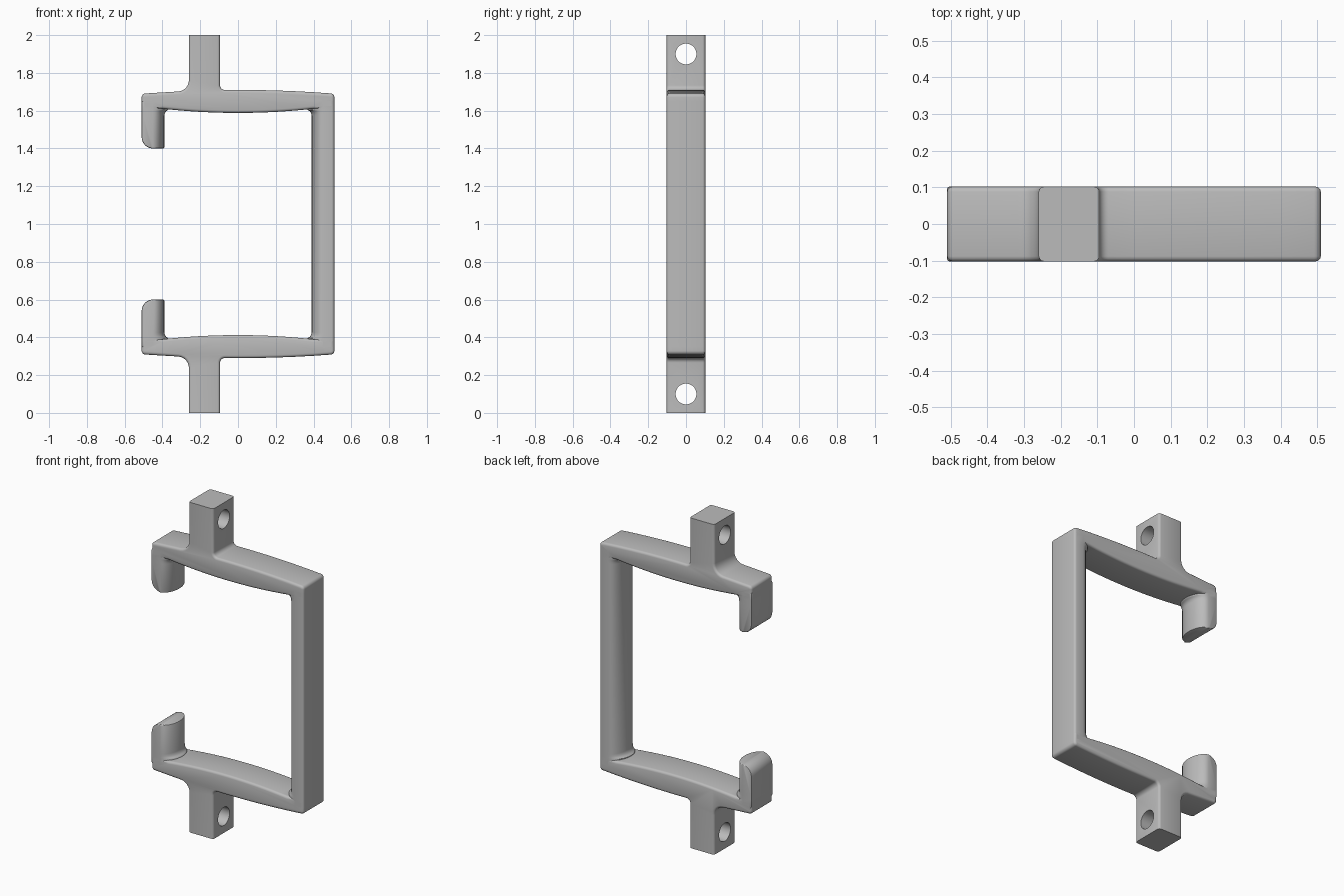
import bpy, bmesh
from math import pi, sin, cos, tan
from mathutils import Vector, Matrix

if "Cube" in bpy.data.objects:
    bpy.data.objects.remove(bpy.data.objects["Cube"])

DEPTH = 0.102   # half thickness in y
MID = 1.0       # height of the mirror plane; half parts are built relative to it

metal = bpy.data.materials.new("plain_grey")
metal.use_nodes = True
grey = (0.5, 0.5, 0.5, 1)
metal.diffuse_color = grey
metal.node_tree.nodes["Principled BSDF"].inputs["Base Color"].default_value = grey


def finish(bm, name):
    bmesh.ops.recalc_face_normals(bm, faces=bm.faces)
    mesh = bpy.data.meshes.new(name)
    bm.to_mesh(mesh)
    bm.free()
    mesh.materials.append(metal)
    ob = bpy.data.objects.new(name, mesh)
    ob.location.z = MID
    bpy.context.collection.objects.link(ob)
    return ob


def apply(ob, kind, **settings):
    mod = ob.modifiers.new(kind.lower(), kind)
    for key, value in settings.items():
        setattr(mod, key, value)
    bpy.context.view_layer.update()
    with bpy.context.temp_override(object=ob, active_object=ob, selected_objects=[ob]):
        bpy.ops.object.modifier_apply(modifier=mod.name)


def combine(ob, other, operation):
    apply(ob, "BOOLEAN", object=other, operation=operation, solver="EXACT")
    bpy.data.objects.remove(other)


def fillet(corners, steps=6):
    """Round each (x, z, radius) corner of a closed outline."""
    out = []
    for i, (x, z, r) in enumerate(corners):
        p = Vector((x, z))
        if not r:
            out.append(p)
            continue
        a = (Vector(corners[i - 1][:2]) - p).normalized()
        b = (Vector(corners[(i + 1) % len(corners)][:2]) - p).normalized()
        half = a.angle(b) / 2
        centre = p + (a + b).normalized() * r / sin(half)
        start = p + a * r / tan(half) - centre
        end = p + b * r / tan(half) - centre
        sweep = start.angle_signed(end)
        for k in range(steps + 1):
            t = -sweep * k / steps
            out.append(centre + Vector((start.x * cos(t) - start.y * sin(t),
                                        start.x * sin(t) + start.y * cos(t))))
    return out


def arm_with_tab():
    """Bowed crossbar with the mounting tab, extruded along y."""
    top = lambda x: 0.71 - 0.077 * x * x
    under = lambda x: 0.588 + 0.14 * x * x
    outline = [(-0.51, top(0.51), 0.02), (-0.26, top(0.26), 0.06),
               (-0.26, 1, 0), (-0.095, 1, 0), (-0.095, top(0.095), 0.025)]
    outline += [(x / 10, top(x / 10), 0) for x in range(0, 5)]
    outline += [(0.51, top(0.51), 0.02), (0.51, 0.61, 0)]
    outline += [(x / 20, under(x / 20), 0) for x in range(8, -9, -1)]
    outline += [(-0.51, 0.61, 0)]
    bm = bmesh.new()
    face = bm.faces.new([bm.verts.new((p.x, -DEPTH, p.y)) for p in fillet(outline)])
    made = bmesh.ops.extrude_face_region(bm, geom=[face])["geom"]
    bmesh.ops.translate(bm, vec=(0, 2 * DEPTH, 0),
                        verts=[v for v in made if isinstance(v, bmesh.types.BMVert)])
    rims = [e for e in bm.edges
            if abs(e.verts[0].co.y - e.verts[1].co.y) < 0.001
            and min(v.co.z for v in e.verts) < 0.999]
    bmesh.ops.bevel(bm, geom=rims, offset=0.014, segments=3, profile=0.5, affect="EDGES")
    return finish(bm, "clamp_frame")


def rounded_leg(name, side, levels, round_tip=False):
    """Upright with a flat outer face and a bulging inner face; levels are (z, flare)."""
    bm = bmesh.new()
    rings = []
    for z, flare in levels:
        pts = [(0.51, -DEPTH), (0.51, DEPTH)]
        for k in range(17):
            a = pi * k / 16
            pts.append((0.45 - (0.06 + flare) * sin(a), DEPTH * cos(a)))
        rings.append([bm.verts.new((side * x, y, z)) for x, y in pts])
    for lo, hi in zip(rings, rings[1:]):
        for i in range(len(lo)):
            j = (i + 1) % len(lo)
            bm.faces.new((lo[i], lo[j], hi[j], hi[i]))
    bm.faces.new(rings[0])
    bm.faces.new(rings[-1])
    bmesh.ops.recalc_face_normals(bm, faces=bm.faces)
    if round_tip:
        tip = bm.edges.get(rings[0][:2])
        bmesh.ops.bevel(bm, geom=[tip], offset=0.06, segments=8, profile=0.5, affect="EDGES")
    # Soften the long outer corners
    corners = [e for e in bm.edges
               if all(abs(abs(v.co.y) - DEPTH) < 0.001 and abs(v.co.x) > 0.452 for v in e.verts)
               and abs(e.verts[0].co.y - e.verts[1].co.y) < 0.001
               and abs(e.verts[0].co.x - e.verts[1].co.x) < 0.001]
    if not round_tip:
        bmesh.ops.bevel(bm, geom=corners, offset=0.014, segments=3, profile=0.5, affect="EDGES")
    return finish(bm, name)


# Upper arm and hook, then mirrored to make the lower pair
flare = [(0.575, 0), (0.588, 0.003), (0.598, 0.011), (0.604, 0.022), (0.65, 0.022)]
frame = arm_with_tab()
hook = rounded_leg("hook", -1, [(0.40, 0)] + flare, round_tip=True)
apply(hook, "BEVEL", width=0.008, segments=2, limit_method="ANGLE", angle_limit=0.8)
combine(frame, hook, "UNION")
apply(frame, "MIRROR", use_axis=(False, False, True))

# Long post joining both arms
post = rounded_leg("post", 1, [(-z, f) for z, f in reversed(flare)] + flare)
combine(frame, post, "UNION")

# Screw holes through the tabs
for z in (-0.9, 0.9):
    bm = bmesh.new()
    bmesh.ops.create_cone(bm, cap_ends=True, segments=40, radius1=0.055, radius2=0.055, depth=0.6,
                          matrix=Matrix.Translation((-0.18, 0, z)) @ Matrix.Rotation(pi / 2, 4, "Y"))
    drill = finish(bm, "drill")
    drill.hide_render = True
    combine(frame, drill, "DIFFERENCE")

for ob in bpy.context.selected_objects:
    ob.select_set(False)
frame.select_set(True)
bpy.context.view_layer.objects.active = frame
bpy.ops.object.shade_smooth_by_angle(angle=0.6)
